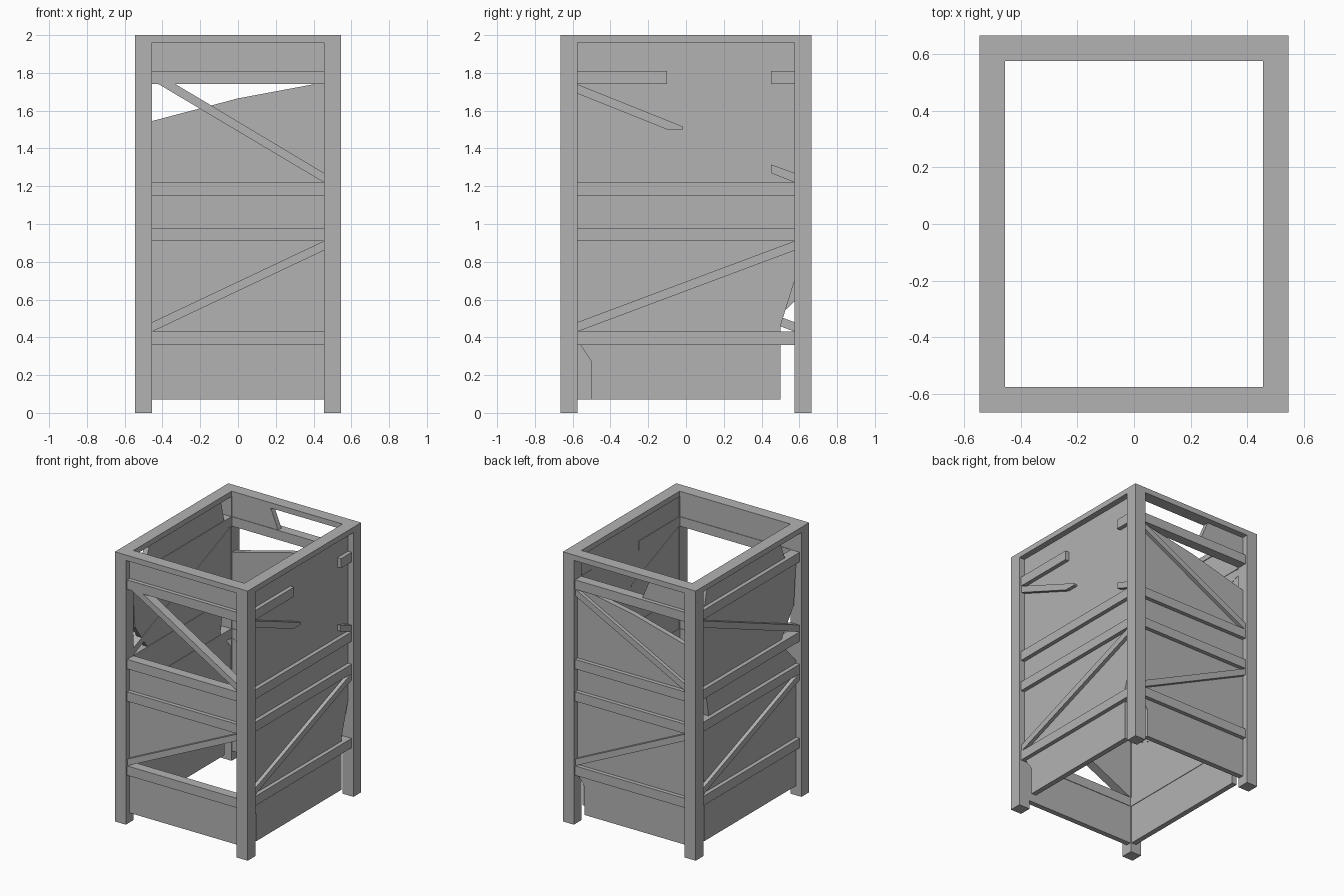
import bpy, bmesh

if "Cube" in bpy.data.objects:
    bpy.data.objects.remove(bpy.data.objects["Cube"])

# One plain grey for everything
grey = bpy.data.materials.new("plain grey")
grey.use_nodes = True
grey.diffuse_color = (0.45, 0.45, 0.45, 1)
grey.node_tree.nodes["Principled BSDF"].inputs["Base Color"].default_value = grey.diffuse_color

HX, HY = 0.545, 0.665        # outer half sizes
WX, WY = 0.455, 0.575        # inner half sizes

# Each side maps (across, height, depth inward), seen from outside, to space
SIDES = {
    "front": (WX, lambda u, z, d: (u, d - HY, z)),
    "left": (WY, lambda u, z, d: (HX - d, u, z)),
    "back": (WX, lambda u, z, d: (-u, HY - d, z)),
    "right": (WY, lambda u, z, d: (d - HX, -u, z)),
}
RAIL, BRACE, PANEL = (0.015, 0.088), (0.018, 0.086), (0.045, 0.084)


def slab(side, part, outline, depth):
    """Extrude an outline drawn on one side through the given depth range."""
    place = SIDES[side][1]
    bm = bmesh.new()
    rings = [[bm.verts.new(place(u, z, d)) for u, z in outline] for d in depth]
    n = len(outline)
    bm.faces.new(rings[0])
    bm.faces.new(rings[1][::-1])
    for i in range(n):
        j = (i + 1) % n
        bm.faces.new((rings[0][j], rings[0][i], rings[1][i], rings[1][j]))
    bmesh.ops.recalc_face_normals(bm, faces=bm.faces)
    mesh = bpy.data.meshes.new(side + "_" + part)
    bm.to_mesh(mesh)
    bm.free()
    mesh.materials.append(grey)
    bpy.context.collection.objects.link(bpy.data.objects.new(mesh.name, mesh))


def rect(u0, u1, z0, z1):
    return [(u0, z0), (u1, z0), (u1, z1), (u0, z1)]


# Corner posts and top frame
for side in ("front", "back"):
    slab(side, "post_a", rect(-HX, -WX, 0, 2), (0, HY - WY))
    slab(side, "post_b", rect(WX, HX, 0, 2), (0, HY - WY))
for side, (w, _) in SIDES.items():
    slab(side, "top_frame", rect(-w, w, 1.96, 2), (0, 0.09))

# Horizontal rails and rising lower braces on every side
for side, (w, _) in SIDES.items():
    for name, z in (("low", 0.36), ("middle", 0.91), ("upper", 1.15)):
        slab(side, name + "_rail", rect(-w, w, z, z + 0.07), RAIL)
    slab(side, "lower_brace", [(-w, 0.43), (w, 0.86), (w, 0.91), (-w, 0.48)], BRACE)
    if side != "left":
        slab(side, "high_rail", rect(-w, w, 1.74, 1.81), RAIL)

# Falling upper braces
slab("front", "upper_brace", [(-0.42, 1.74), (WX, 1.22), (WX, 1.27), (-0.33, 1.74)], BRACE)
for side in ("back", "right"):
    w = SIDES[side][0]
    slab(side, "upper_brace", [(-w, 1.69), (w, 1.22), (w, 1.27), (-w, 1.74)], BRACE)

# Snapped rail and brace on the left side
slab("left", "snapped_rail_a", rect(-WY, -0.1, 1.74, 1.81), RAIL)
slab("left", "snapped_rail_b", rect(0.45, WY, 1.74, 1.81), RAIL)
slab("left", "snapped_brace_a",
     [(-WY, 1.69), (-0.1, 1.5), (-0.015, 1.5), (-0.015, 1.515), (-WY, 1.74)], BRACE)
slab("left", "snapped_brace_b", [(0.45, 1.27), (WY, 1.22), (WY, 1.27), (0.45, 1.315)], BRACE)

# Front panels, open around the upper brace and below the lower one
slab("front", "top_panel", rect(-WX, WX, 1.76, 1.96), PANEL)
slab("front", "middle_panel", [(-WX, 0.45), (WX, 0.88), (WX, 1.2), (-WX, 1.2)], PANEL)
slab("front", "bottom_panel", rect(-WX, WX, 0.07, 0.41), PANEL)

# Left panel with chipped lower corners
slab("left", "panel",
     [(-0.5, 0.07), (0.5, 0.07), (0.5, 0.46), (WY, 0.7), (WY, 1.96),
      (-WY, 1.96), (-WY, 0.38), (-0.56, 0.36), (-0.5, 0.27)], PANEL)

# Back panel, broken along a slope, with a remnant at the top
slab("back", "panel",
     [(-0.4, 0.07), (WX, 0.07), (WX, 1.545), (0, 1.665), (-WX, 1.75),
      (-WX, 0.36), (-0.4, 0.28)], PANEL)
slab("back", "panel_remnant", [(0.06, 1.77), (WX, 1.77), (WX, 1.96), (0.14, 1.96)], PANEL)

# Right panel with bites along both edges
slab("right", "panel",
     [(-0.5, 0.07), (WY, 0.07), (WY, 1.0), (0.5, 1.08), (0.39, 1.2), (0.55, 1.42),
      (WY, 1.72), (0.45, 1.8), (0.38, 1.96), (-0.46, 1.96), (-0.5, 1.8), (-WY, 1.7),
      (-WY, 1.25), (-0.48, 1.15), (-0.45, 0.98), (-WY, 0.85), (-WY, 0.59), (-0.5, 0.52)],
     PANEL)
